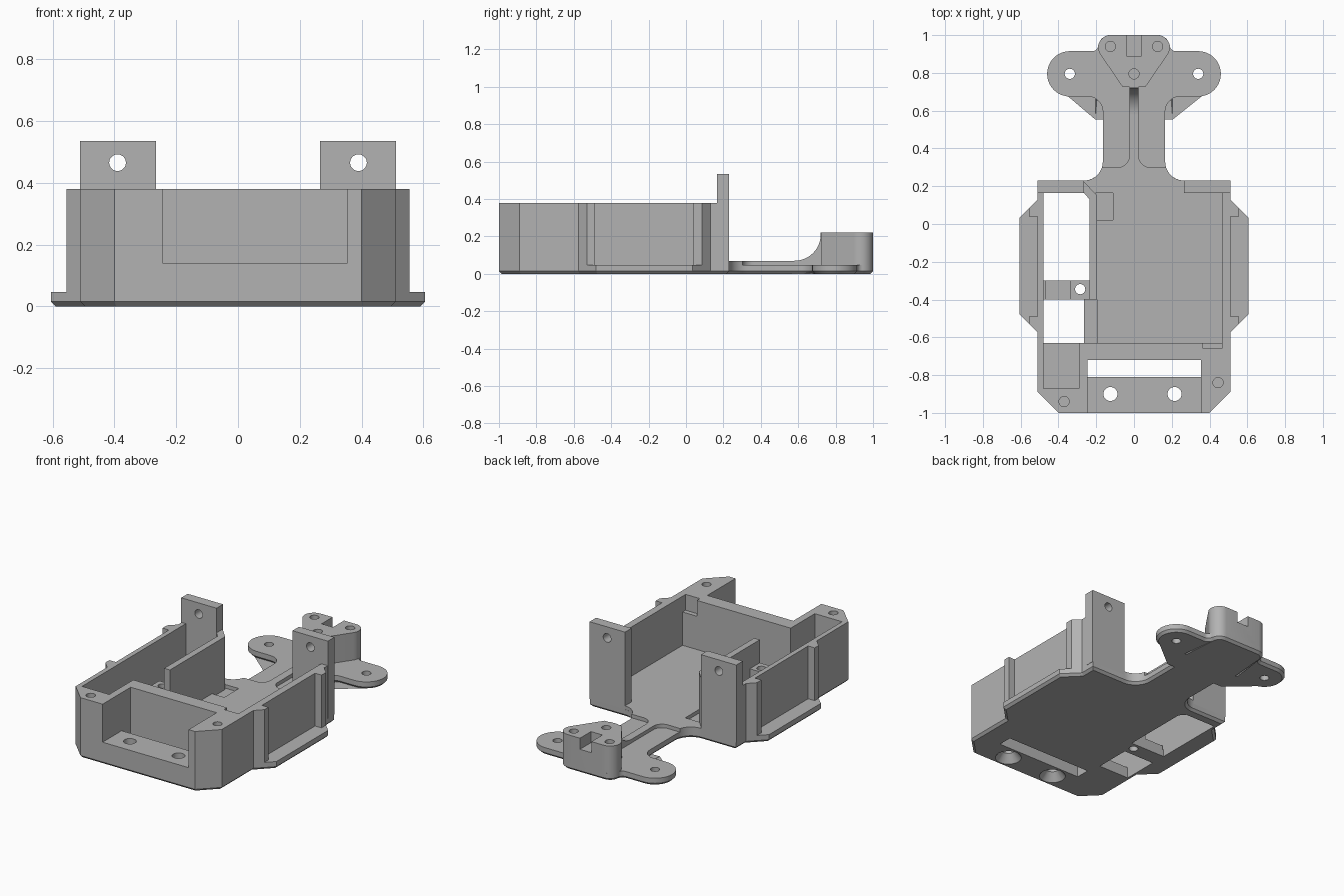
import bpy, bmesh, math
from mathutils import Matrix

cube = bpy.data.objects.get("Cube")
if cube:
    bpy.data.objects.remove(cube, do_unlink=True)

grey = bpy.data.materials.new("plain grey")
grey.use_nodes = True
grey.diffuse_color = (0.45, 0.45, 0.45, 1)
grey.node_tree.nodes["Principled BSDF"].inputs["Base Color"].default_value = (0.45, 0.45, 0.45, 1)


def arc(cx, cy, r, a0, a1, n=10):
    angles = [math.radians(a0 + (a1 - a0) * i / n) for i in range(n + 1)]
    return [(cx + r * math.cos(a), cy + r * math.sin(a)) for a in angles]


def mirrored(half):
    return half + [(-x, y) for x, y in reversed(half)]


def make(name, bm):
    bmesh.ops.recalc_face_normals(bm, faces=bm.faces[:])
    mesh = bpy.data.meshes.new(name)
    bm.to_mesh(mesh)
    bm.free()
    mesh.materials.append(grey)
    ob = bpy.data.objects.new(name, mesh)
    bpy.context.scene.collection.objects.link(ob)
    return ob


def prism(name, points, z0, z1, chamfer=0):
    bm = bmesh.new()
    face = bm.faces.new([bm.verts.new((x, y, z0)) for x, y in points])
    top = bmesh.ops.extrude_face_region(bm, geom=[face])["geom"]
    bmesh.ops.translate(bm, vec=(0, 0, z1 - z0),
                        verts=[v for v in top if isinstance(v, bmesh.types.BMVert)])
    if chamfer:
        rim = [e for e in bm.edges if all(abs(v.co.z - z0) < 1e-5 for v in e.verts)]
        bmesh.ops.bevel(bm, geom=rim, offset=chamfer, segments=1, affect='EDGES')
    return make(name, bm)


def box(name, x0, x1, y0, y1, z0, z1):
    return prism(name, [(x0, y0), (x1, y0), (x1, y1), (x0, y1)], z0, z1)


def hole(x, y, z0, z1, r=0.027, r_top=None, along_y=False):
    bm = bmesh.new()
    bmesh.ops.create_cone(bm, cap_ends=True, segments=32, radius1=r,
                          radius2=r if r_top is None else r_top, depth=z1 - z0)
    if along_y:
        bm.transform(Matrix.Rotation(math.pi / 2, 4, 'X'))
    bmesh.ops.translate(bm, vec=(x, y, (z0 + z1) / 2), verts=bm.verts[:])
    return make("cutter", bm)


def cut(ob, cutters):
    for c in cutters:
        mod = ob.modifiers.new("cut", 'BOOLEAN')
        mod.operation, mod.solver, mod.object = 'DIFFERENCE', 'EXACT', c
    bpy.context.view_layer.update()
    mesh = bpy.data.meshes.new_from_object(ob.evaluated_get(bpy.context.evaluated_depsgraph_get()))
    ob.modifiers.clear()
    ob.data = mesh
    for c in cutters:
        bpy.data.objects.remove(c, do_unlink=True)


def windows():
    return [prism("cutter", [(-0.48, -0.30), (-0.235, -0.30), (-0.235, 0.13),
                             (-0.265, 0.165), (-0.48, 0.165)], -0.1, 0.3),
            box("cutter", -0.48, -0.265, -0.63, -0.40, -0.1, 0.3),
            hole(-0.285, -0.345, -0.1, 0.4)]


def slot():
    return box("cutter", -0.245, 0.355, -0.81, -0.72, -0.1, 0.5)


def ledge_holes():
    out = []
    for x in (-0.125, 0.215):
        out += [hole(x, -0.90, -0.1, 0.3, 0.037),
                hole(x, -0.90, -0.01, 0.05, 0.085, 0.037)]
    return out


# Base plate with side flanges, neck, arms and chamfered underside
neck_fillet = arc(0.265, 0.33, 0.10, -90, -180)
head_corner = arc(0.125, 0.935, 0.065, 0, 90)
outline = [(0.40, -1), (0.51, -0.89), (0.51, -0.575), (0.605, -0.48), (0.605, 0.035),
           (0.51, 0.13), (0.51, 0.23)] + neck_fillet
outline += arc(0.245, 0.595, 0.08, 180, 90) + arc(0.34, 0.795, 0.12, -90, 90, 20)
outline += arc(0.22, 0.945, 0.03, -90, -180, 6) + head_corner
base = prism("base_plate", mirrored(outline), 0, 0.047, chamfer=0.015)
cut(base, windows() + ledge_holes() + [slot()] + [hole(s * 0.34, 0.795, -0.1, 0.2) for s in (-1, 1)])

# Raised tray floor running into the neck spine
floor_half = [(0.47, -0.635), (0.47, 0.17), (0.265, 0.17), (0.265, 0.23)]
floor_half += arc(0.265, 0.33, 0.10, -90, -163) + arc(0.085, 0.36, 0.06, -90, -180)
floor_half += [(0.025, 0.73)]
floor = prism("tray_floor", mirrored(floor_half), 0.03, 0.07)
cut(floor, windows() + [box("cutter", -0.205, -0.11, 0.02, 0.165, 0.035, 0.2),
                        box("cutter", -0.265, -0.195, -0.63, -0.40, 0.05, 0.2)])

# Tray walls, hollowed out with the front ledge and slot
shell_half = [(0.40, -1), (0.51, -0.89), (0.51, 0.23)]
shell = prism("tray_walls", mirrored(shell_half), 0.047, 0.38)
cut(shell, [box("cutter", -0.48, 0.465, -0.63, 0.165, -0.1, 0.5),
            box("cutter", -0.265, 0.265, 0.10, 0.4, -0.1, 0.5),
            box("cutter", -0.48, -0.29, -0.87, -0.60, 0.07, 0.5),
            box("cutter", -0.245, 0.355, -1.1, -0.72, 0.14, 0.5),
            box("cutter", 0.365, 0.465, -0.66, -0.60, 0.28, 0.5),
            slot(), hole(-0.37, -0.94, 0.2, 0.5), hole(0.445, -0.84, 0.2, 0.5)] + ledge_holes())

# Rear posts with holes, and outer ribs on both sides
for side, s in (("right", -1), ("left", 1)):
    x0, x1 = sorted((s * 0.265, s * 0.512))
    post = box(side + "_post", x0, x1, 0.165, 0.23, 0.047, 0.535)
    cut(post, [hole(s * 0.39, 0.2, 0.315, 0.615, along_y=True)])
    for end, ys in (("rear", (0.13, 0.085, 0.04)), ("front", (-0.575, -0.53, -0.49))):
        prism(f"{side}_{end}_rib", [(s * 0.50, ys[0]), (s * 0.51, ys[0]), (s * 0.555, ys[1]),
                                    (s * 0.555, ys[2]), (s * 0.50, ys[2])], 0.04, 0.38)

# Divider beside the side bay, joined to the right post at a slant
prism("divider", [(-0.235, -0.40), (-0.195, -0.40), (-0.195, 0.15), (-0.265, 0.225),
                  (-0.265, 0.165), (-0.235, 0.13)], 0.04, 0.38)

# Screw block on the bay crossbar
block = box("screw_block", -0.34, -0.23, -0.40, -0.30, 0.04, 0.235)
cut(block, [hole(-0.285, -0.345, -0.1, 0.4)])

# Tail head with notch and screw holes
head = prism("tail_head", mirrored([(0.06, 0.725)] + arc(0.125, 0.935, 0.065, -36, 90)), 0.02, 0.22)
cut(head, [box("cutter", -0.04, 0.04, 0.89, 1.1, 0.15, 0.3)]
    + [hole(x, y, 0.08, 0.3) for x, y in ((-0.125, 0.94), (0.125, 0.94), (0, 0.795))])

# Curved gusset between spine and head
gusset = prism("spine_gusset", [(0.58, 0.06)] + arc(0.58, 0.21, 0.14, -90, 0, 16)
               + [(0.72, 0.22), (0.735, 0.22), (0.735, 0.06)], -0.025, 0.025)
gusset.data.transform(Matrix(((0, 0, 1, 0), (1, 0, 0, 0), (0, 1, 0, 0), (0, 0, 0, 1))))

# Smooth curved faces, keeping edges sharp
for ob in bpy.context.scene.objects:
    if ob.type == 'MESH':
        ob.data.shade_smooth()
        ob.data.set_sharp_from_angle(angle=math.radians(30))
